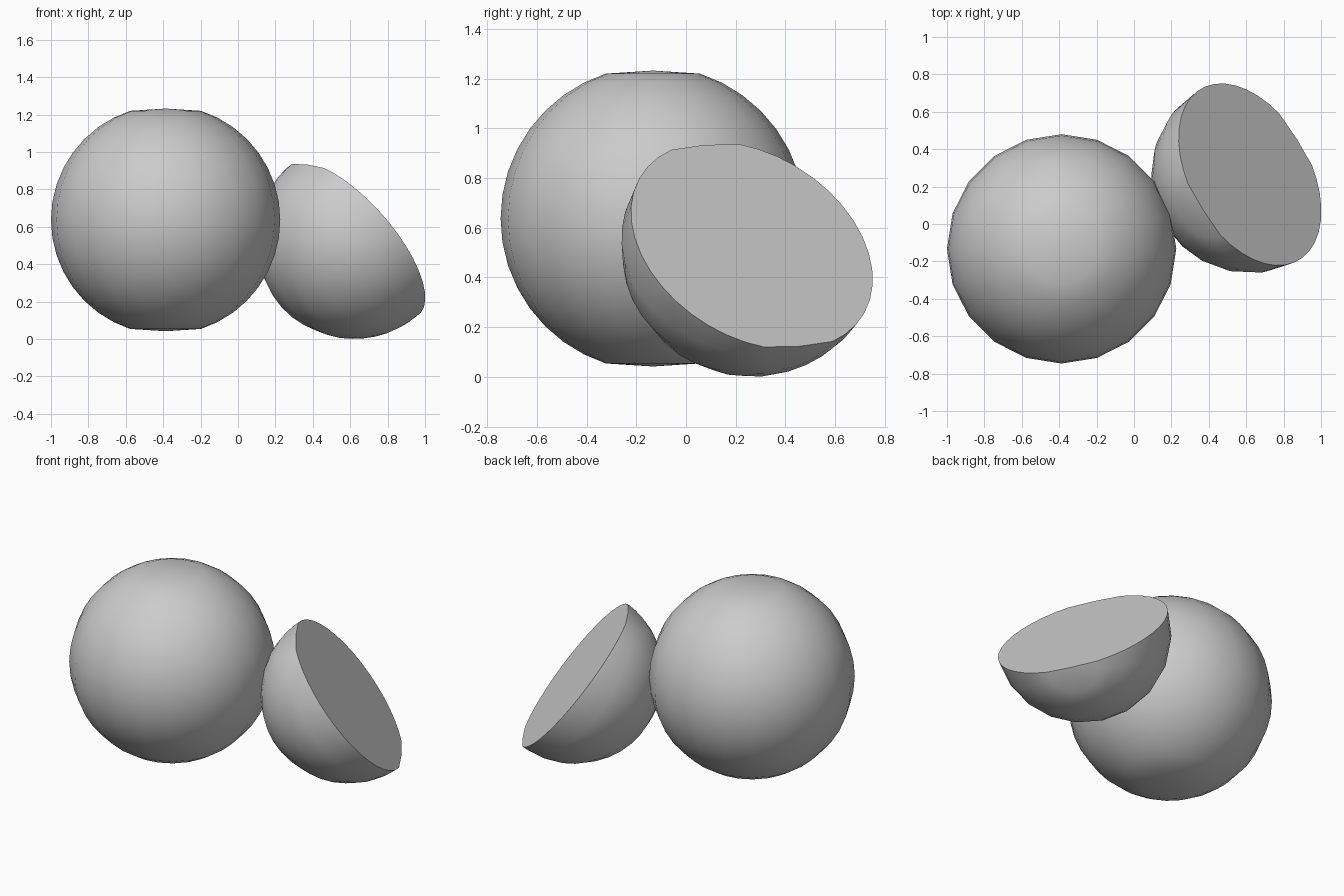
import bpy, bmesh, math
from mathutils import Matrix, Vector

if "Cube" in bpy.data.objects:
    bpy.data.objects.remove(bpy.data.objects["Cube"])


def ball(name, centre, r, rot, half=False):
    """Sphere (or half sphere with a flat cut through its poles), 18 degree
    longitude steps, fine latitude steps and slightly flattened poles."""
    bm = bmesh.new()
    top = bm.verts.new((0, 0, 0.971 * r))
    bottom = bm.verts.new((0, 0, -0.971 * r))
    count = 11 if half else 20
    columns = []
    for i in range(count):
        lon = math.radians(18 * i)
        col = []
        for j in range(17):
            lat = math.radians(18 + 9 * j)
            col.append(bm.verts.new((r * math.sin(lat) * math.cos(lon),
                                     r * math.sin(lat) * math.sin(lon),
                                     r * math.cos(lat))))
        columns.append(col)
    for i in range(count - 1 if half else count):
        a, b = columns[i], columns[(i + 1) % count]
        bm.faces.new((top, a[0], b[0]))
        bm.faces.new((bottom, b[-1], a[-1]))
        for j in range(16):
            bm.faces.new((a[j], a[j + 1], b[j + 1], b[j]))
    if half:
        # flat cut face
        bm.faces.new([top] + columns[-1] + [bottom] + columns[0][::-1])
    bmesh.ops.recalc_face_normals(bm, faces=bm.faces)
    mesh = bpy.data.meshes.new(name)
    bm.to_mesh(mesh)
    bm.free()
    obj = bpy.data.objects.new(name, mesh)
    bpy.context.collection.objects.link(obj)
    obj.matrix_world = Matrix.Translation(centre) @ rot.to_4x4()
    bpy.ops.object.select_all(action='DESELECT')
    obj.select_set(True)
    bpy.context.view_layer.objects.active = obj
    bpy.ops.object.shade_smooth_by_angle(angle=math.radians(40))
    return obj


# whole sphere
ball("whole_sphere", Vector((-0.387, -0.133, 0.637)), 0.613, Matrix.Identity(3))

# tilted half sphere: cut face normal and pole axis define its frame
normal = Vector((0.69, 0.387, 0.608)).normalized()
pole = Vector((0.486, 0.37, -0.787))
pole = (pole - normal * pole.dot(normal)).normalized()
side = (-normal).cross(pole)
frame = Matrix((side, -normal, pole)).transposed()
ball("half_sphere", Vector((0.62, 0.265, 0.528)), 0.528, frame, half=True)
